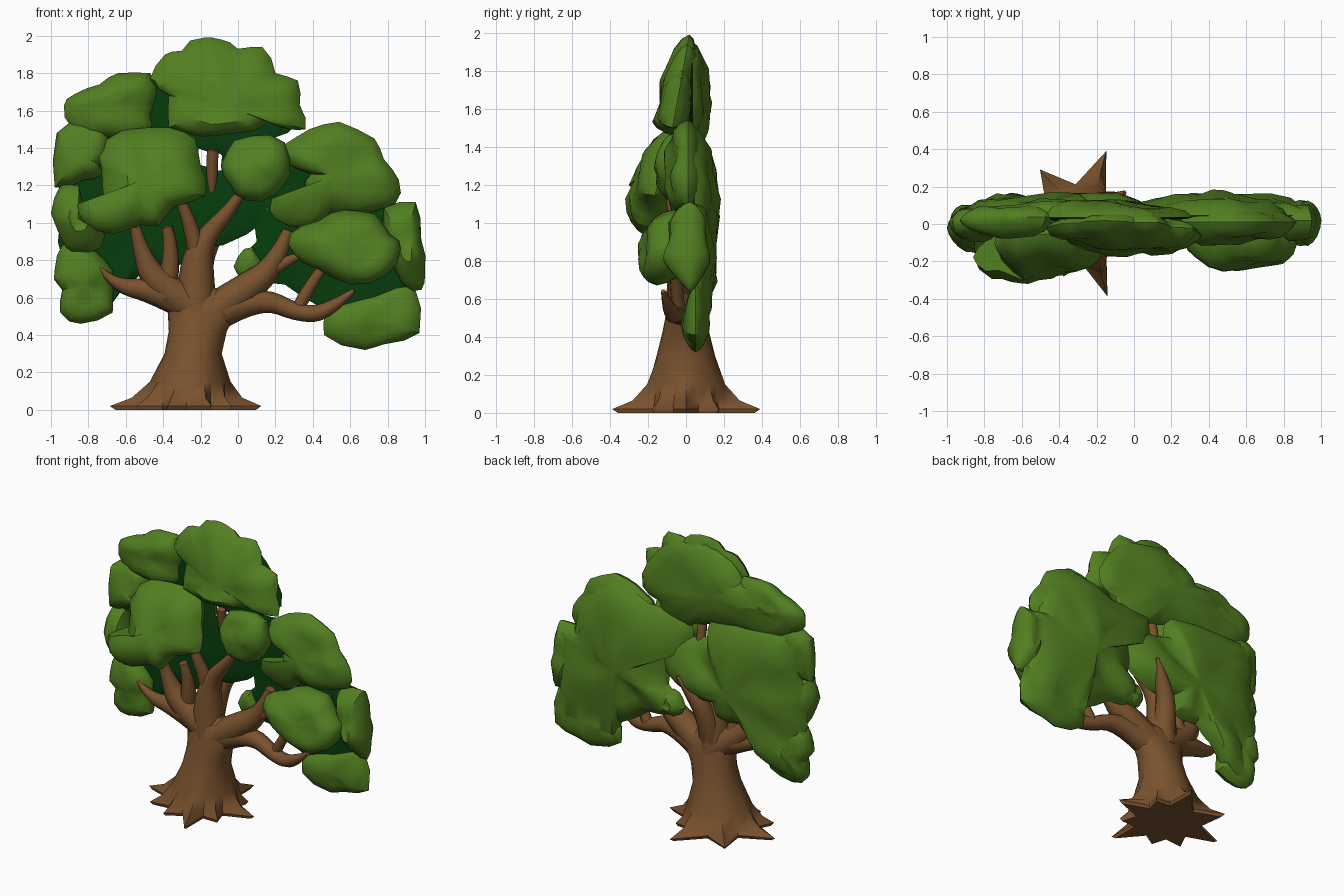
import bpy, bmesh, math, random
from mathutils import Vector, noise

if "Cube" in bpy.data.objects:
    bpy.data.objects.remove(bpy.data.objects["Cube"])

random.seed(4)


def material(name, rgb):
    m = bpy.data.materials.new(name)
    m.diffuse_color = (*rgb, 1)
    m.use_nodes = True
    m.node_tree.nodes["Principled BSDF"].inputs["Base Color"].default_value = m.diffuse_color
    return m


LEAF = material("leaf green", (0.084, 0.212, 0.015))
SHADE = material("deep leaf green", (0.002, 0.046, 0.004))
BARK = material("bark brown", (0.19, 0.084, 0.027))


def select(ob):
    bpy.ops.object.select_all(action='DESELECT')
    ob.select_set(True)
    bpy.context.view_layer.objects.active = ob


def smooth(ob, angle):
    select(ob)
    bpy.ops.object.shade_smooth_by_angle(angle=math.radians(angle))


def finish(bm, name, mats, angle=40):
    bmesh.ops.recalc_face_normals(bm, faces=bm.faces)
    me = bpy.data.meshes.new(name)
    bm.to_mesh(me)
    bm.free()
    ob = bpy.data.objects.new(name, me)
    bpy.context.collection.objects.link(ob)
    for m in mats:
        me.materials.append(m)
    smooth(ob, angle)
    return ob


def foliage(name, pts, y, front, back, tilt=0.0, sink=0.0, inner_dark=False):
    """Puffed leaf mass: an x-z outline domed towards the front and the back."""
    xs, zs = [p[0] for p in pts], [p[1] for p in pts]
    c = Vector(((min(xs) + max(xs)) / 2, 0, (min(zs) + max(zs)) / 2))
    rim = []
    for i, (x, z) in enumerate(pts):          # outline plus slightly bulged midpoints
        p, q = Vector((x, 0, z)), Vector((*pts[(i + 1) % len(pts)], 0)).xzy
        m = (p + q) / 2
        rim += [p, m + (m - c).normalized() * random.uniform(0.0, 0.025)]
    bm = bmesh.new()

    def ring(s, depth):
        h = max(0, 1 - s ** 2.5) ** 0.6 * depth
        out = []
        for p in rim:
            v = c + (p - c) * s
            bump = noise.noise(v * 5.5 + Vector((0, depth * 9, 0))) * 0.55
            v.y = y + tilt * (v.z - c.z) + h * (1 + bump)
            v.z -= sink * (1 - s)
            out.append(bm.verts.new(v))
        return out

    edge = ring(1, 0)
    for depth in (-front, back):
        last = edge
        for s in (0.94, 0.8, 0.6, 0.35):
            new = ring(s, depth)
            for i in range(len(rim)):
                j = (i + 1) % len(rim)
                bm.faces.new((last[i], last[j], new[j], new[i]))
            last = new
        tip = bm.verts.new((c.x, y + depth, c.z - sink))
        for i in range(len(rim)):
            bm.faces.new((last[i], last[(i + 1) % len(rim)], tip))
    bmesh.ops.recalc_face_normals(bm, faces=bm.faces)
    if inner_dark:
        for f in bm.faces:
            f.material_index = 1 if f.normal.y < -0.3 else 0
    return finish(bm, name, [LEAF, SHADE] if inner_dark else [LEAF])


def merge(sheet, *clumps):
    """Fuse clumps into a back sheet so no surface is left inside."""
    for clump in clumps:
        select(sheet)
        mod = sheet.modifiers.new("union", 'BOOLEAN')
        mod.operation, mod.object, mod.solver = 'UNION', clump, 'EXACT'
        mod.use_self = True
        bpy.ops.object.modifier_apply(modifier=mod.name)
        bpy.data.objects.remove(clump)
    smooth(sheet, 40)


# Three broad back sheets, dark on the inner (front) side
top = foliage("top_foliage", [
    (-.89, 1.62), (-.64, 1.77), (-.47, 1.76), (-.38, 1.87), (-.18, 1.95), (.10, 1.89),
    (.27, 1.70), (.31, 1.52), (.18, 1.45), (.12, 1.36), (-.02, 1.33), (-.10, 1.37),
    (-.22, 1.40), (-.45, 1.43), (-.72, 1.43), (-.86, 1.50)], .035, .02, .09, inner_dark=True)
left = foliage("left_foliage", [
    (-.93, 1.45), (-.69, 1.50), (-.23, 1.46), (-.21, 1.31), (-.12, 1.28), (0, 1.27),
    (.12, 1.20), (.13, 1.00), (-.08, .88), (-.25, .88), (-.29, .78), (-.47, .77),
    (-.60, .67), (-.68, .56), (-.82, .49), (-.92, .55), (-.93, .78), (-.95, 1.02),
    (-.92, 1.20)], .04, .02, .12, inner_dark=True)
right = foliage("right_foliage", [
    (-.08, 1.40), (.25, 1.42), (.54, 1.50), (.74, 1.34), (.82, 1.10), (.92, 1.06),
    (.94, .75), (.92, .45), (.68, .35), (.50, .42), (.46, .54), (.25, .67), (.03, .72),
    (.02, .82), (.10, .90), (.10, 1.12), (-.08, 1.20)], .045, .02, .115, inner_dark=True)

# Front leaf clumps: crown
crown = foliage("crown_clump", [
    (-.47, 1.77), (-.39, 1.90), (-.30, 1.92), (-.18, 1.99), (-.09, 1.98), (0, 1.93),
    (.13, 1.94), (.20, 1.80), (.32, 1.76), (.33, 1.63), (.36, 1.50), (.27, 1.50),
    (.16, 1.54), (0, 1.48), (-.20, 1.46), (-.37, 1.51), (-.37, 1.68)], -.03, .11, .08, .18, .10)
upper_left = foliage("upper_left_clump", [
    (-.93, 1.63), (-.87, 1.69), (-.74, 1.74), (-.64, 1.80), (-.47, 1.80), (-.43, 1.70),
    (-.47, 1.58), (-.48, 1.48), (-.71, 1.46), (-.89, 1.51)], .02, .09, .08, .1)
# Left side
outer_left = foliage("outer_left_clump", [
    (-.97, 1.48), (-.82, 1.54), (-.72, 1.50), (-.69, 1.43), (-.74, 1.31), (-.72, 1.26),
    (-.82, 1.23), (-.98, 1.19)], .01, .10, .08)
big_left = foliage("big_left_clump", [
    (-.72, 1.39), (-.66, 1.47), (-.58, 1.50), (-.37, 1.51), (-.23, 1.45), (-.20, 1.31),
    (-.17, 1.18), (-.23, 1.12), (-.34, 1.09), (-.43, .98), (-.52, .99), (-.66, .94),
    (-.82, 1.00), (-.86, 1.10), (-.72, 1.15), (-.73, 1.29)], -.14, .13, .15, .30)
side_left = foliage("side_left_clump", [
    (-1, 1.05), (-.95, 1.20), (-.85, 1.20), (-.82, 1.05), (-.71, .94), (-.74, .86),
    (-.89, .84), (-.94, .90)], -.02, .10, .11)
lower_left = foliage("lower_left_clump", [
    (-.94, .88), (-.82, .89), (-.71, .80), (-.67, .67), (-.67, .52), (-.84, .46),
    (-.95, .52), (-.94, .64), (-.98, .75)], .02, .10, .09)
# Centre and right side
centre = foliage("centre_clump", [
    (-.09, 1.31), (-.02, 1.44), (.17, 1.47), (.25, 1.43), (.28, 1.26), (.20, 1.15),
    (.04, 1.12), (-.04, 1.20)], -.06, .11, .11)
upper_right = foliage("upper_right_clump", [
    (.25, 1.42), (.38, 1.50), (.54, 1.54), (.73, 1.45), (.78, 1.34), (.86, 1.23),
    (.84, 1.10), (.65, 1.04), (.49, 1.05), (.36, .97), (.20, 1.02), (.18, 1.13),
    (.36, 1.18), (.39, 1.26), (.27, 1.31)], .01, .12, .08)
big_right = foliage("big_right_clump", [
    (.28, .94), (.43, 1.01), (.57, 1.07), (.73, 1.05), (.81, .94), (.87, .86),
    (.79, .72), (.60, .67), (.43, .75), (.30, .83)], -.11, .13, .16, .22)
outer_right = foliage("outer_right_clump", [
    (.78, 1.08), (.95, 1.11), (.98, .91), (1, .75), (.98, .64), (.88, .67), (.80, .86)],
    .02, .11, .09)
lower_right = foliage("lower_right_clump", [
    (.46, .50), (.57, .57), (.73, .61), (.94, .67), (.97, .41), (.78, .35), (.68, .32),
    (.46, .40)], .05, .07, .07)
low_inner = foliage("low_inner_clump", [
    (0, .72), (0, .82), (.08, .87), (.14, .76), (.10, .70)], .04, .05, .07)

merge(top, crown, upper_left)
merge(left, big_left, outer_left, side_left, lower_left)
merge(right, upper_right, big_right, outer_right, lower_right, centre, low_inner)

# Trunk with nine pointed roots: (angle, length); rings are (z, x, rx, ry, root amount)
ROOTS = [(0, .40), (36, .29), (72, .41), (128, .37), (180, .41), (215, .33), (250, .30),
         (289, .41), (324, .30)]
spokes = []
for (a, length), (b, _) in zip(ROOTS, ROOTS[1:] + [(360, 0)]):
    spokes += [(math.radians(a), length), (math.radians((a + b) / 2), 0)]
bm = bmesh.new()
last = None
for z, cx, rx, ry, k in [
        (0, -.275, .21, .21, .85), (.02, -.275, .215, .215, 1), (.065, -.27, .205, .205, .45),
        (.15, -.255, .195, .195, .1), (.30, -.24, .153, .155, 0), (.42, -.215, .155, .125, 0),
        (.52, -.19, .185, .105, 0), (.60, -.20, .20, .085, 0), (.65, -.23, .12, .05, 0)]:
    ring = []
    for a, length in spokes:
        grow = max(0, length - rx) * k if length else 0
        ring.append(bm.verts.new((cx + (rx + grow) * math.cos(a),
                                  (ry + grow) * math.sin(a), z)))
    n = len(ring)
    if last:
        for i in range(n):
            bm.faces.new((last[i], last[(i + 1) % n], ring[(i + 1) % n], ring[i]))
    else:
        bm.faces.new(ring)
    last = ring
bm.faces.new(last)
finish(bm, "trunk_and_roots", [BARK])


def branch(name, *pts):
    """Smoothly bent, tapered limb through (x, y, z, radius) points."""
    cu = bpy.data.curves.new(name, 'CURVE')
    cu.dimensions = '3D'
    cu.bevel_depth, cu.bevel_resolution, cu.use_fill_caps = 1, 2, True
    sp = cu.splines.new('NURBS')
    sp.points.add(len(pts) - 1)
    sp.order_u = min(3, len(pts))
    sp.use_endpoint_u, sp.resolution_u = True, 4
    for p, (x, y, z, r) in zip(sp.points, pts):
        p.co, p.radius = (x, y, z, 1), r
    ob = bpy.data.objects.new(name, cu)
    bpy.context.collection.objects.link(ob)
    select(ob)
    bpy.ops.object.convert(target='MESH')
    ob = bpy.context.view_layer.objects.active
    ob.data.materials.clear()
    ob.data.materials.append(BARK)
    smooth(ob, 60)


# Limbs
branch("left_low_branch", (-.24, 0, .55, .09), (-.45, -.02, .64, .07), (-.66, -.04, .66, .035), (-.74, -.05, .76, .008))
branch("left_branch", (-.24, 0, .55, .10), (-.44, -.02, .67, .085), (-.52, -.04, .85, .04), (-.55, -.06, .98, .03))
branch("left_inner_branch", (-.38, -.01, .68, .06), (-.34, -.03, .82, .045), (-.38, -.06, .98, .03))
branch("centre_branch", (-.22, 0, .52, .11), (-.23, 0, .76, .095), (-.18, -.02, .92, .055), (-.03, -.05, 1.08, .035), (.04, -.06, 1.20, .02))
branch("centre_left_twig", (-.21, -.01, .78, .05), (-.24, -.04, .98, .045), (-.31, -.08, 1.12, .025))
branch("centre_tall_twig", (-.14, .06, 1.12, .02), (-.14, .03, 1.28, .035), (-.135, .01, 1.39, .03))
branch("back_branch", (-.22, .02, .58, .08), (-.21, .07, .78, .07), (-.13, .12, .93, .05), (-.05, .17, 1.04, .01))
branch("right_branch", (-.17, 0, .50, .10), (.04, -.01, .64, .09), (.20, -.02, .77, .055), (.27, -.03, .96, .03))
branch("right_twig", (.08, -.01, .68, .05), (.20, -.03, .77, .04), (.32, -.04, .82, .02))
branch("right_low_branch", (-.10, 0, .52, .09), (.12, -.02, .61, .06), (.33, -.05, .51, .045), (.48, -.08, .52, .045), (.62, -.12, .64, .012))
branch("right_low_twig", (.32, -.04, .54, .035), (.40, -.05, .70, .035), (.48, -.07, .79, .02))
